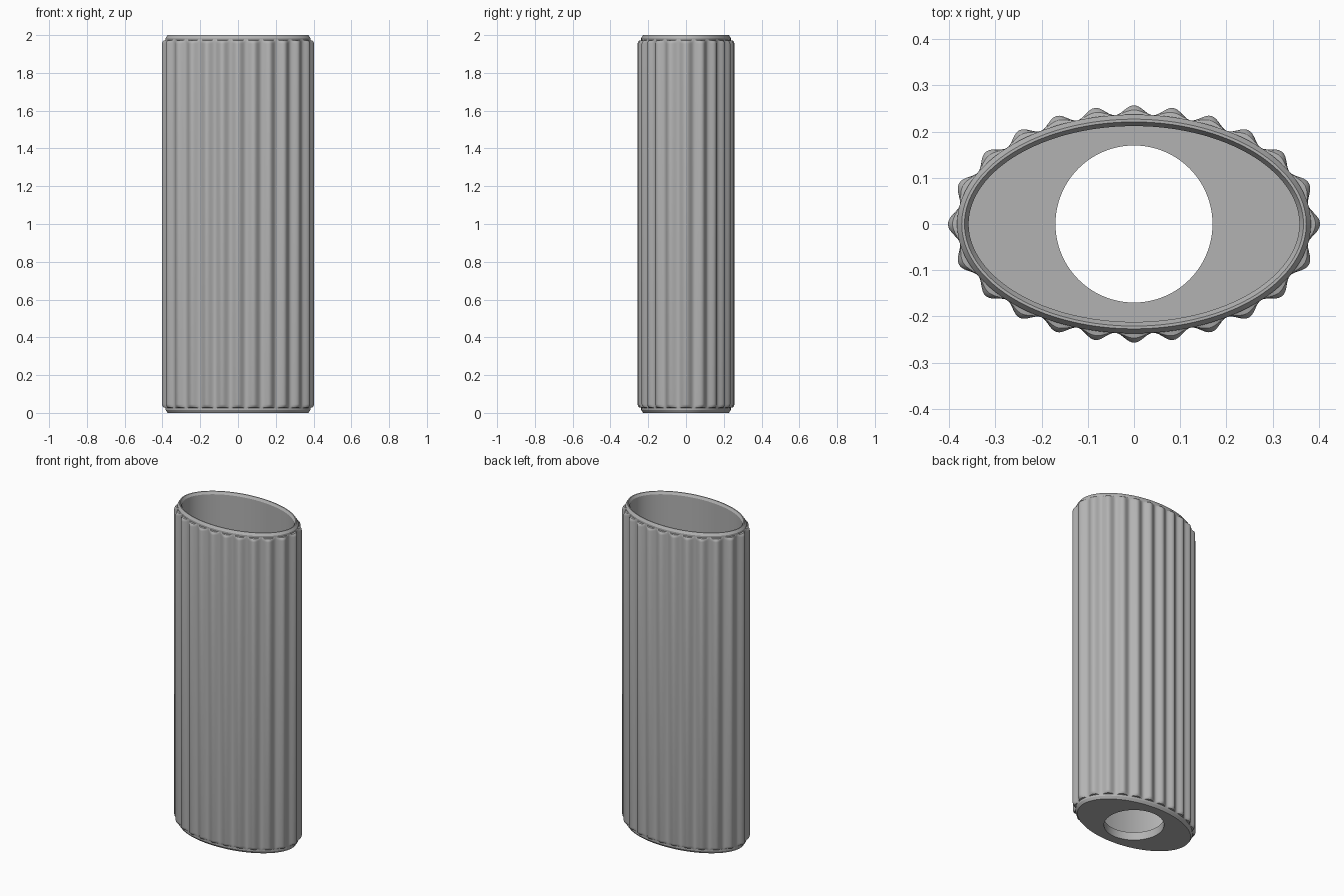
import bpy, bmesh, math
from mathutils import Vector

cube = bpy.data.objects.get("Cube")
if cube:
    bpy.data.objects.remove(cube)

A, B = 0.383, 0.237            # body ellipse half-axes
RIDGES, STEPS = 24, 14         # ridges around, segments per ridge
RIDGE_HEIGHT = 0.02
HOLE = 0.17
N = RIDGES * STEPS

mat = bpy.data.materials.new("grey")
mat.use_nodes = True
grey = (0.45, 0.45, 0.45, 1)
mat.diffuse_color = grey
mat.node_tree.nodes["Principled BSDF"].inputs["Base Color"].default_value = grey


def even_angles(count, fine=7200):
    """Ellipse parameters spaced evenly along the outline."""
    step = 2 * math.pi / fine
    angles, travelled, lengths = [], 0.0, []
    for i in range(fine):
        lengths.append(travelled)
        t = (i + 0.5) * step
        travelled += math.hypot(A * math.sin(t), B * math.cos(t)) * step
    i = 0
    for k in range(count):
        while i < fine - 1 and lengths[i] < travelled * k / count:
            i += 1
        angles.append(i * step)
    return angles


ANGLES = even_angles(N)


def oval(z, inset=0.0, ridge=0.0):
    """Oval outline, moved inward by inset and outward by the ridges."""
    ring = []
    for i, t in enumerate(ANGLES):
        normal = Vector((B * math.cos(t), A * math.sin(t), 0)).normalized()
        wave = 0.5 + 0.5 * math.cos(2 * math.pi * i / STEPS)
        point = Vector((A * math.cos(t), B * math.sin(t), z))
        ring.append(point + normal * (ridge * RIDGE_HEIGHT * wave - inset))
    return ring


def circle(z):
    ring = []
    for t in ANGLES:
        a = math.atan2(B * math.sin(t), A * math.cos(t))
        ring.append(Vector((HOLE * math.cos(a), HOLE * math.sin(a), z)))
    return ring


# Rounded ridge ends: (distance from the end of the sleeve, ridge amount)
ends = [(0.015, 0), (0.027, 0), (0.029, 0.5), (0.036, 0.85), (0.046, 1)]

# Section from the bottom hole, up the outside, over the rim and down inside
rings = [circle(0), oval(0, 0.010)]
rings += [oval(d, 0, r) for d, r in ends]
rings += [oval(2 - d, 0, r) for d, r in reversed(ends)]
rings += [oval(2, 0.010), oval(2, 0.016), oval(1.985, 0.025),
          oval(0.05, 0.025), circle(0.05)]

bm = bmesh.new()
loops = [[bm.verts.new(p) for p in ring] for ring in rings]
for lower, upper in zip(loops, loops[1:] + loops[:1]):
    for i in range(N):
        j = (i + 1) % N
        bm.faces.new((lower[i], lower[j], upper[j], upper[i]))
bmesh.ops.recalc_face_normals(bm, faces=bm.faces)
mesh = bpy.data.meshes.new("ribbed_sleeve")
bm.to_mesh(mesh)
bm.free()
mesh.materials.append(mat)

sleeve = bpy.data.objects.new("ribbed_sleeve", mesh)
bpy.context.collection.objects.link(sleeve)
bpy.ops.object.select_all(action="DESELECT")
sleeve.select_set(True)
bpy.context.view_layer.objects.active = sleeve
bpy.ops.object.shade_smooth_by_angle(angle=math.radians(30))
